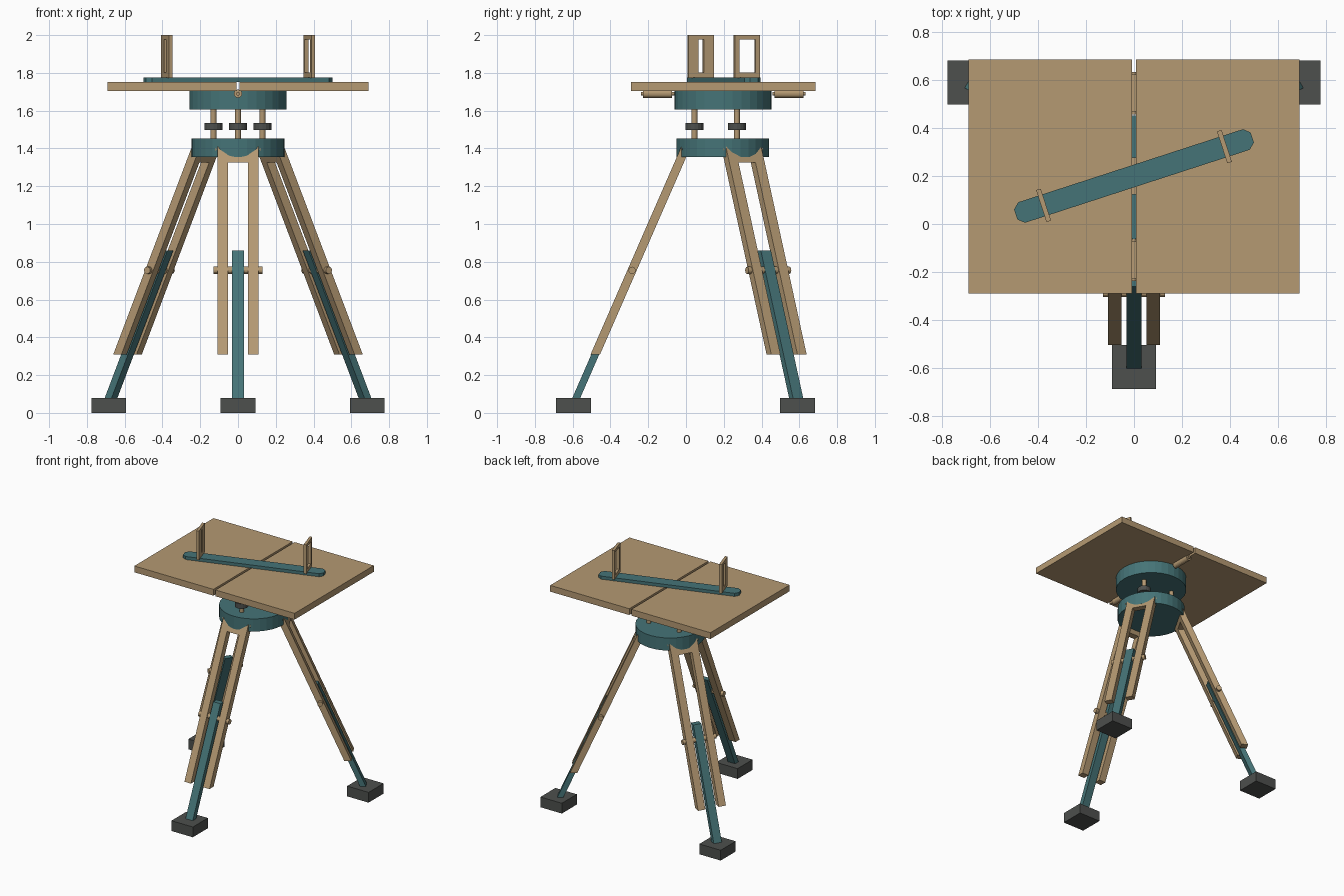
import bpy, bmesh, math
from mathutils import Matrix, Vector

if "Cube" in bpy.data.objects:
    bpy.data.objects.remove(bpy.data.objects["Cube"])

AXIS_Y = 0.195                                  # tripod axis
DIRECTIONS = {"front": -90, "back_left": 30, "back_right": 150}


def make_material(name, rgb):
    m = bpy.data.materials.new(name)
    m.use_nodes = True
    m.diffuse_color = (*rgb, 1)
    m.node_tree.nodes["Principled BSDF"].inputs["Base Color"].default_value = (*rgb, 1)
    return m


WOOD = make_material("tan_wood", (0.46, 0.32, 0.17))
TEAL = make_material("teal_paint", (0.06, 0.175, 0.185))
IRON = make_material("dark_iron", (0.075, 0.08, 0.075))


def finish(name, bm, mat):
    bmesh.ops.recalc_face_normals(bm, faces=bm.faces)
    me = bpy.data.meshes.new(name)
    bm.to_mesh(me)
    bm.free()
    me.materials.append(mat)
    ob = bpy.data.objects.new(name, me)
    bpy.context.collection.objects.link(ob)
    return ob


def boxes(name, mat, spans, place=Vector):
    """Boxes given as (x range, y range, z range), each point moved by place."""
    bm = bmesh.new()
    for span in spans:
        for v in bmesh.ops.create_cube(bm, size=1)["verts"]:
            v.co = place([lo + (c + 0.5) * (hi - lo) for c, (lo, hi) in zip(v.co, span)])
    return finish(name, bm, mat)


def rod(name, mat, start, end, radius, sides=16):
    start, end = Vector(start), Vector(end)
    axis = end - start
    turn = axis.to_track_quat('Z', 'Y').to_matrix().to_4x4()
    bm = bmesh.new()
    bmesh.ops.create_cone(bm, cap_ends=True, segments=sides, radius1=radius, radius2=radius,
                          depth=axis.length, matrix=Matrix.Translation((start + end) / 2) @ turn)
    return finish(name, bm, mat)


def polar(angle, r, t, z):
    """Point at distance r along a leg direction and t across it."""
    a = math.radians(angle)
    return Vector((r * math.cos(a) - t * math.sin(a),
                   AXIS_Y + r * math.sin(a) + t * math.cos(a), z))


def leg_radius(z):
    return 0.675 - 0.437 * (z - 0.31)


# Drums of the head
rod("lower_head", TEAL, (0, AXIS_Y, 1.355), (0, AXIS_Y, 1.453), 0.245, 32)
rod("upper_head", TEAL, (0, AXIS_Y, 1.605), (0, AXIS_Y, 1.703), 0.257, 32)

# Legs, feet and levelling screws, one set per direction
for side, ang in DIRECTIONS.items():
    def slant(p, ang=ang):
        return polar(ang, leg_radius(p[2]) + p[0], p[1], p[2])

    thick = (-0.025, 0.025)
    boxes(side + "_leg_frame", WOOD, [
        (thick, (-0.108, -0.052), (0.31, 1.325)),
        (thick, (0.052, 0.108), (0.31, 1.325)),
        (thick, (-0.108, 0.108), (1.325, 1.43))], slant)
    boxes(side + "_sliding_leg", TEAL,
          [((-0.021, 0.021), (-0.031, 0.031), (0.04, 0.86))], slant)
    rod(side + "_clamp_bolt", WOOD, slant((0, -0.13, 0.755)), slant((0, 0.13, 0.755)), 0.019, 12)
    rod(side + "_hinge_pin", WOOD, slant((0, -0.12, 1.395)), slant((0, 0.12, 1.395)), 0.015, 12)

    c = polar(ang, 0.79, 0, 0)
    boxes(side + "_foot", IRON,
          [((c.x - 0.092, c.x + 0.092), (c.y - 0.092, c.y + 0.092), (0, 0.08))])

    rod(side + "_levelling_screw", WOOD, polar(ang, 0.15, 0, 1.44), polar(ang, 0.15, 0, 1.62), 0.016)
    rod(side + "_levelling_knob", IRON, polar(ang, 0.15, 0, 1.497), polar(ang, 0.15, 0, 1.535), 0.048)

# Folding table in two leaves, with hinge barrels under the seam
for side, s in (("left", 1), ("right", -1)):
    boxes(side + "_table_leaf", WOOD,
          [(sorted((s * 0.009, s * 0.69)), (-0.29, 0.685), (1.703, 1.752))])
for i, y in enumerate((-0.15, 0.2, 0.545)):
    rod(f"table_hinge_{i + 1}", WOOD, (0, y - 0.077, 1.69), (0, y + 0.077, 1.69), 0.022)
    rod(f"table_hinge_pin_{i + 1}", WOOD, (0, y - 0.088, 1.69), (0, y + 0.088, 1.69), 0.01, 12)

# Sighting ruler with clipped ends
TURN = Matrix.Translation((0, 0.2, 0)) @ Matrix.Rotation(math.radians(18), 4, 'Z')
bm = bmesh.new()
quarter = [(0.518, 0.022), (0.492, 0.045)]
outline = quarter + [(-u, v) for u, v in reversed(quarter)]
outline += [(-u, -v) for u, v in outline]
base = bm.faces.new([bm.verts.new(TURN @ Vector((u, v, 1.752))) for u, v in outline])
top = bmesh.ops.extrude_face_region(bm, geom=[base])["geom"]
bmesh.ops.translate(bm, vec=(0, 0, 0.024), verts=[g for g in top if isinstance(g, bmesh.types.BMVert)])
if not any(f.normal.z < -0.5 for f in bm.faces) and base.is_valid is False:
    bmesh.ops.holes_fill(bm, edges=bm.edges)
finish("sighting_ruler", bm, TEAL)

# Upright sights: a narrow slit and a wide window
for name, u, gap in (("slit_sight", -0.396, 0.014), ("window_sight", 0.396, 0.045)):
    deep = (u - 0.01, u + 0.01)
    boxes(name, WOOD, [
        (deep, (-0.07, -gap), (1.774, 2.0)),
        (deep, (gap, 0.07), (1.774, 2.0)),
        (deep, (-gap, gap), (1.774, 1.803)),
        (deep, (-gap, gap), (1.977, 2.0))], lambda p: TURN @ Vector(p))
